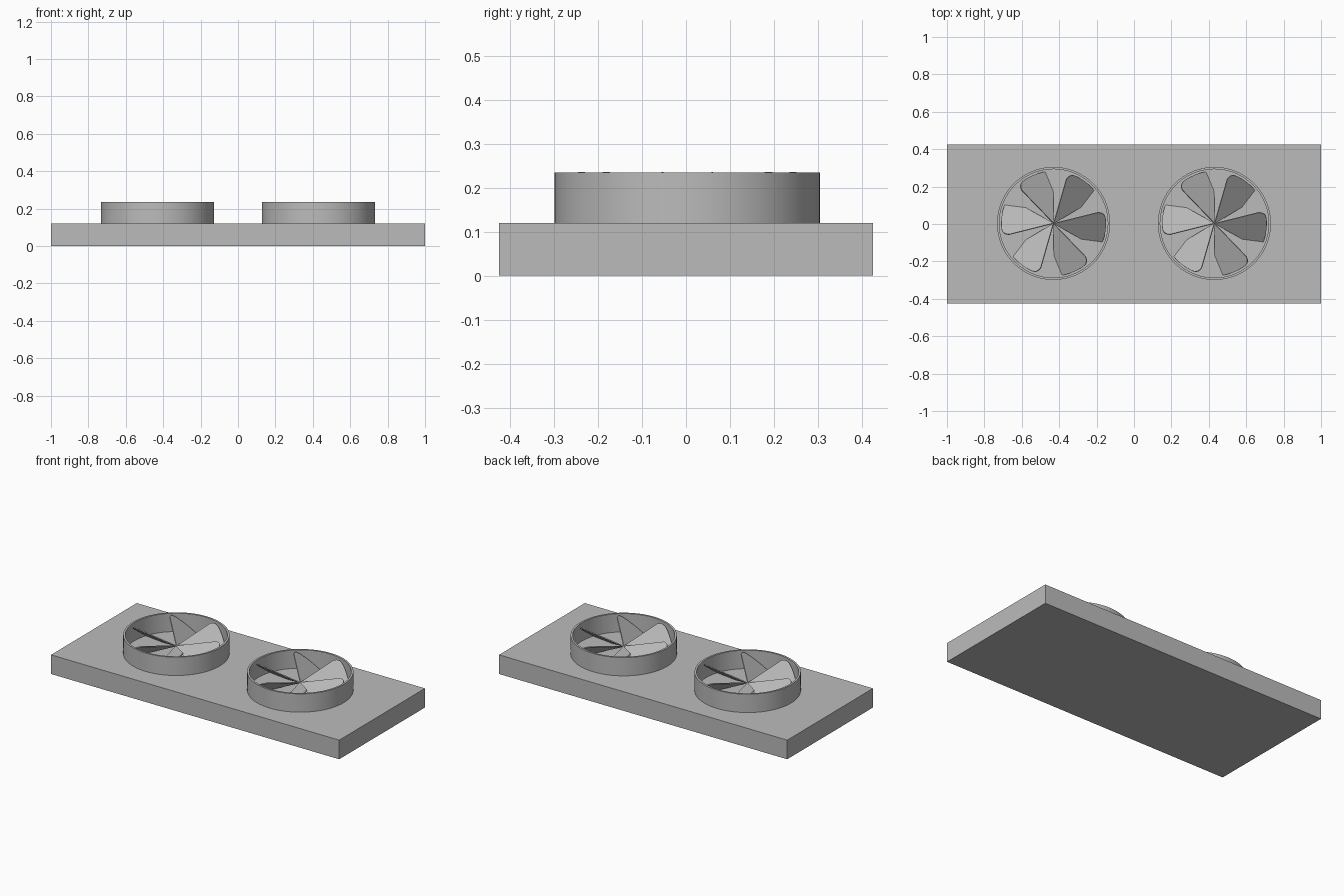
import bpy, bmesh, math

cube = bpy.data.objects.get("Cube")
if cube:
    bpy.data.objects.remove(cube, do_unlink=True)

grey = bpy.data.materials.new("plain_grey")
grey.use_nodes = True
grey.diffuse_color = (0.5, 0.5, 0.5, 1)
grey.node_tree.nodes["Principled BSDF"].inputs["Base Color"].default_value = (0.5, 0.5, 0.5, 1)

BASE_TOP, RING_TOP = 0.12, 0.235
RING_R, WALL = 0.302, 0.012
HUB_Z, BLADE_R, SLOPE = 0.165, 0.28, 0.76
HALF = math.radians(21.5)


def make(name, bm, smooth=False):
    bmesh.ops.recalc_face_normals(bm, faces=bm.faces)
    mesh = bpy.data.meshes.new(name)
    bm.to_mesh(mesh)
    bm.free()
    mesh.materials.append(grey)
    obj = bpy.data.objects.new(name, mesh)
    bpy.context.collection.objects.link(obj)
    if smooth:
        bpy.ops.object.select_all(action="DESELECT")
        obj.select_set(True)
        bpy.context.view_layer.objects.active = obj
        bpy.ops.object.shade_smooth_by_angle(angle=math.radians(30))
    return obj


def base_plate():
    bm = bmesh.new()
    bmesh.ops.create_cube(bm, size=1)
    bmesh.ops.scale(bm, vec=(2, 0.85, BASE_TOP), verts=bm.verts)
    bmesh.ops.translate(bm, vec=(0, 0, BASE_TOP / 2), verts=bm.verts)
    make("base_plate", bm)


def ring(name, x, y):
    # thin rectangular section spun into an open shroud
    bm = bmesh.new()
    section = [(RING_R, BASE_TOP), (RING_R, RING_TOP),
               (RING_R - WALL, RING_TOP), (RING_R - WALL, BASE_TOP)]
    verts = [bm.verts.new((r, 0, z)) for r, z in section]
    edges = [bm.edges.new((verts[i], verts[(i + 1) % 4])) for i in range(4)]
    bmesh.ops.spin(bm, geom=verts + edges, cent=(0, 0, 0), axis=(0, 0, 1),
                   angle=math.tau, steps=72, use_duplicate=False)
    bmesh.ops.remove_doubles(bm, verts=bm.verts, dist=1e-5)
    obj = make(name, bm, smooth=True)
    obj.location = (x, y, 0)


def fan(name, x, y):
    # six pitched blades with rounded tips, meeting at the centre
    bm = bmesh.new()
    steps = 28
    for k in range(6):
        axis = math.radians(172.5 + 60 * k)
        outline = [(0, 0)]
        for i in range(steps + 1):
            t = 2 * i / steps - 1
            r = BLADE_R * (1 - (0.3 if t < 0 else 0.12) * t ** 8)
            outline.append((r * math.cos(HALF * t), r * math.sin(HALF * t)))
        ca, sa = math.cos(axis), math.sin(axis)
        bm.faces.new([bm.verts.new((u * ca - v * sa, u * sa + v * ca, HUB_Z + SLOPE * v))
                      for u, v in outline])
    obj = make(name, bm)
    obj.location = (x, y, 0)
    solid = obj.modifiers.new("thickness", "SOLIDIFY")
    solid.thickness = 0.006
    solid.offset = 0


base_plate()
for side, x in (("left", 0.43), ("right", -0.43)):
    ring(side + "_fan_ring", x, 0.003)
    fan(side + "_fan_blades", x, 0.003)
